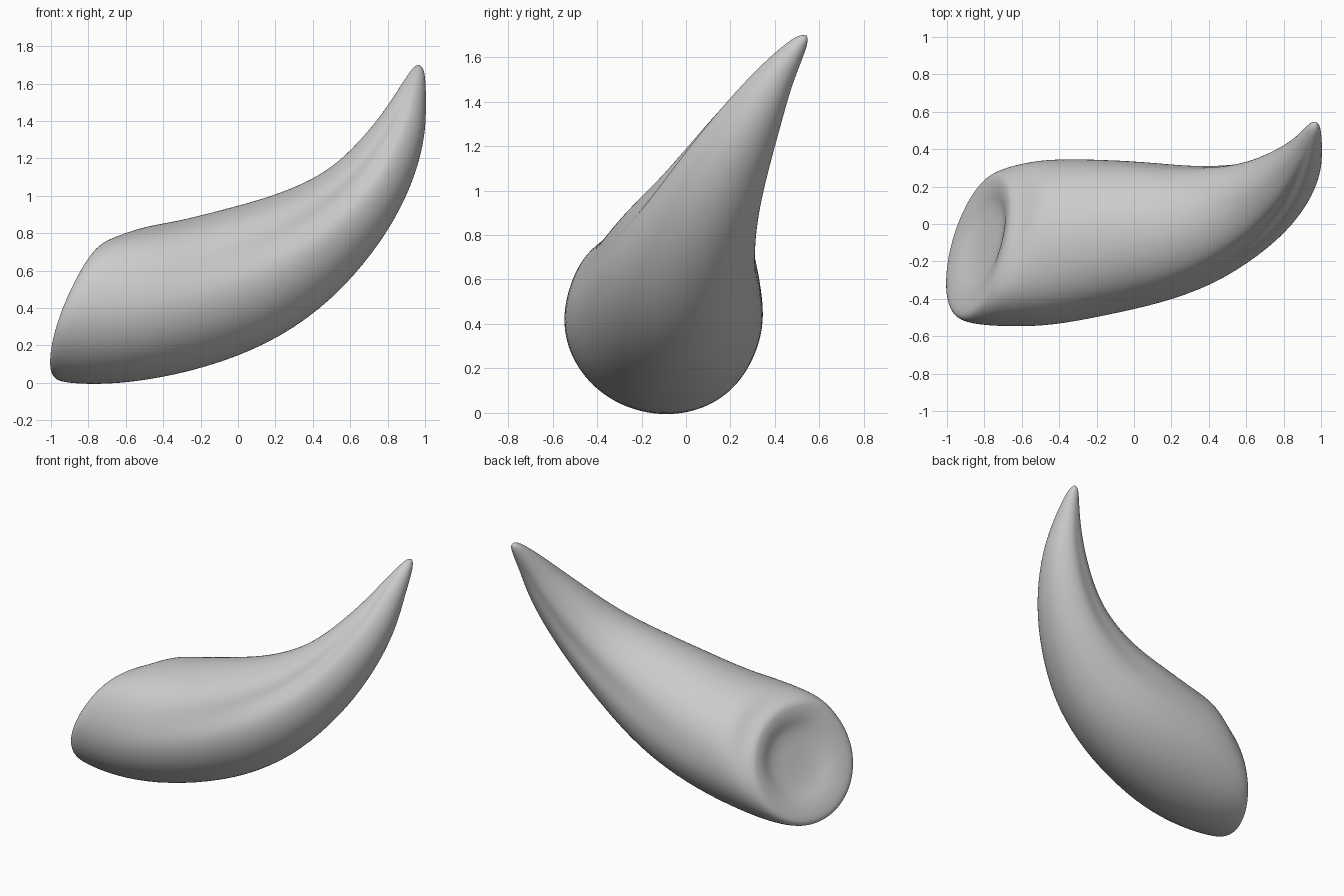
import bpy, bmesh, math
from mathutils import Vector

if "Cube" in bpy.data.objects:
    bpy.data.objects.remove(bpy.data.objects["Cube"])

SIDES = 36
CAP_N = Vector((1, -0.30, -0.42)).normalized()

# spine: centre x, y, z, half width (front-back), half height, groove depth, cap tilt, shoulder
SPINE = [
    (-0.83, -0.115, 0.385, 0.405, 0.400, 0.00, 1.0, 0.05),
    (-0.77, -0.115, 0.390, 0.435, 0.420, 0.00, 0.95, 0.06),
    (-0.64, -0.11, 0.400, 0.445, 0.420, 0.00, 0.6, 0.06),
    (-0.45, -0.10, 0.430, 0.450, 0.412, 0.01, 0.25, 0.05),
    (-0.20, -0.07, 0.485, 0.425, 0.398, 0.03, 0.0, 0.03),
    (0.08, -0.045, 0.585, 0.390, 0.376, 0.06, 0.0, 0.01),
    (0.33, -0.01, 0.715, 0.335, 0.325, 0.10, 0.0, 0.0),
    (0.56, 0.07, 0.89, 0.265, 0.255, 0.14, 0.0, 0.0),
    (0.71, 0.15, 1.06, 0.215, 0.207, 0.15, 0.0, 0.0),
    (0.82, 0.245, 1.24, 0.168, 0.166, 0.14, 0.0, 0.0),
    (0.885, 0.33, 1.39, 0.125, 0.125, 0.12, 0.0, 0.0),
    (0.92, 0.40, 1.51, 0.088, 0.088, 0.07, 0.0, 0.0),
    (0.95, 0.475, 1.615, 0.055, 0.055, 0.00, 0.0, 0.0),
    (0.965, 0.525, 1.68, 0.030, 0.030, 0.00, 0.0, 0.0),
]

bm = bmesh.new()


def bump(a, centre, width):
    d = (a - centre + math.pi) % (2 * math.pi) - math.pi
    return math.exp(-(d / width) ** 2)


def ring(c, n, ry, rz, groove=0.0, shoulder=0.0):
    back = (Vector((0, 1, 0)) - n * n.y).normalized()
    up = n.cross(back)
    verts = []
    for i in range(SIDES):
        a = 2 * math.pi * i / SIDES
        # shallow lengthwise grooves front and back, fuller upper front shoulder
        k = 1.0 - groove * (bump(a, math.pi - 0.3, 0.22) + 0.5 * bump(a, 0.1, 0.25))
        k += shoulder * bump(a, 0.72 * math.pi, 0.4)
        verts.append(bm.verts.new(c + (back * ry * math.cos(a) + up * rz * math.sin(a)) * k))
    return verts


def bridge(a, b):
    for i in range(SIDES):
        j = (i + 1) % SIDES
        bm.faces.new((a[i], a[j], b[j], b[i]))


def fan(r, p):
    v = bm.verts.new(p)
    for i in range(SIDES):
        bm.faces.new((r[i], r[(i + 1) % SIDES], v))


pts = [Vector(s[:3]) for s in SPINE]
offset = Vector((0.0, 0.08, 0.08))
offset -= CAP_N * offset.dot(CAP_N)
rings = []
# dished base: inner rings of the cut end
for scale, depth in ((0.25, 0.04), (0.5, 0.03), (0.68, 0.0), (0.9, -0.01)):
    c = pts[0] + CAP_N * depth + offset * (1 - scale)
    rings.append(ring(c, CAP_N, SPINE[0][3] * scale, SPINE[0][4] * scale, 0, 0.05))
# curved tapering body
for i, s in enumerate(SPINE):
    t = (pts[min(i + 1, len(pts) - 1)] - pts[max(i - 1, 0)]).normalized()
    n = t.lerp(CAP_N, s[6]).normalized()
    rings.append(ring(pts[i], n, *s[3:6], s[7]))
for a, b in zip(rings, rings[1:]):
    bridge(a, b)
fan(rings[0], pts[0] + CAP_N * 0.04 + offset)
fan(rings[-1], Vector((0.97, 0.545, 1.70)))
bmesh.ops.recalc_face_normals(bm, faces=bm.faces)

mesh = bpy.data.meshes.new("curved_horn")
bm.to_mesh(mesh)
bm.free()
horn = bpy.data.objects.new("curved_horn", mesh)
bpy.context.collection.objects.link(horn)
for p in mesh.polygons:
    p.use_smooth = True
sub = horn.modifiers.new("smooth", 'SUBSURF')
sub.levels = sub.render_levels = 2
